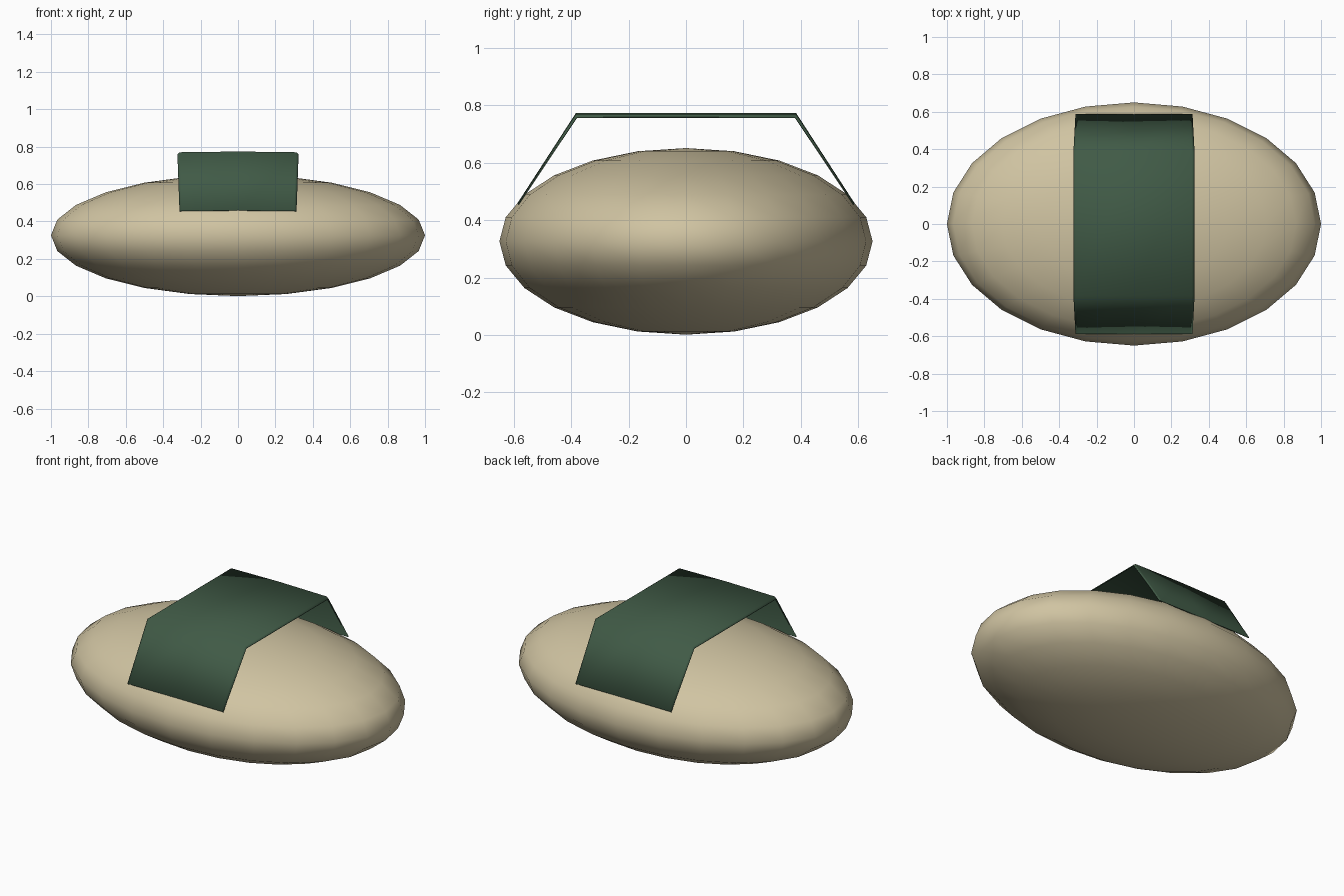
import bpy
import bmesh
from mathutils import Matrix

if "Cube" in bpy.data.objects:
    bpy.data.objects.remove(bpy.data.objects["Cube"])


def material(name, rgb):
    m = bpy.data.materials.new(name)
    m.diffuse_color = (*rgb, 1.0)
    m.use_nodes = True
    m.node_tree.nodes["Principled BSDF"].inputs["Base Color"].default_value = m.diffuse_color
    return m


def add_object(name, bm, mat):
    bmesh.ops.recalc_face_normals(bm, faces=bm.faces[:])
    me = bpy.data.meshes.new(name)
    bm.to_mesh(me)
    bm.free()
    me.materials.append(mat)
    for p in me.polygons:
        p.use_smooth = True
    ob = bpy.data.objects.new(name, me)
    bpy.context.collection.objects.link(ob)
    return ob


tan = material("warm tan", (0.63, 0.55, 0.36))
green = material("dark green", (0.051, 0.102, 0.061))

# Flattened oval body, 24 segments by 12 rings
bm = bmesh.new()
bmesh.ops.create_uvsphere(
    bm, u_segments=24, v_segments=12, radius=1.0,
    matrix=Matrix.Translation((0, 0, 0.326)) @ Matrix.Diagonal((1.0, 0.65, 0.325, 1)))
add_object("oval_body", bm, tan)

# Folded band over the body: path in y/z with half width, slightly crowned across x
path = [(-0.587, 0.459, 0.313), (-0.383, 0.774, 0.324),
        (0.383, 0.774, 0.324), (0.587, 0.459, 0.313)]
across = [(-1, -0.014), (-0.96, -0.004), (0, 0), (0.96, -0.004), (1, -0.014)]
bm = bmesh.new()
rows = []
for i, (y, z, w) in enumerate(path):
    droop = 1.0 if i in (1, 2) else 0.2
    rows.append([bm.verts.new((u * w, y, z + d * droop)) for u, d in across])
for a, b in zip(rows, rows[1:]):
    for k in range(len(across) - 1):
        bm.faces.new((a[k], a[k + 1], b[k + 1], b[k]))
band = add_object("wrap_band", bm, green)
if band.data.polygons[5].normal.z < 0:
    band.data.flip_normals()
sol = band.modifiers.new("thickness", "SOLIDIFY")
sol.thickness = 0.006
sol.offset = -1
